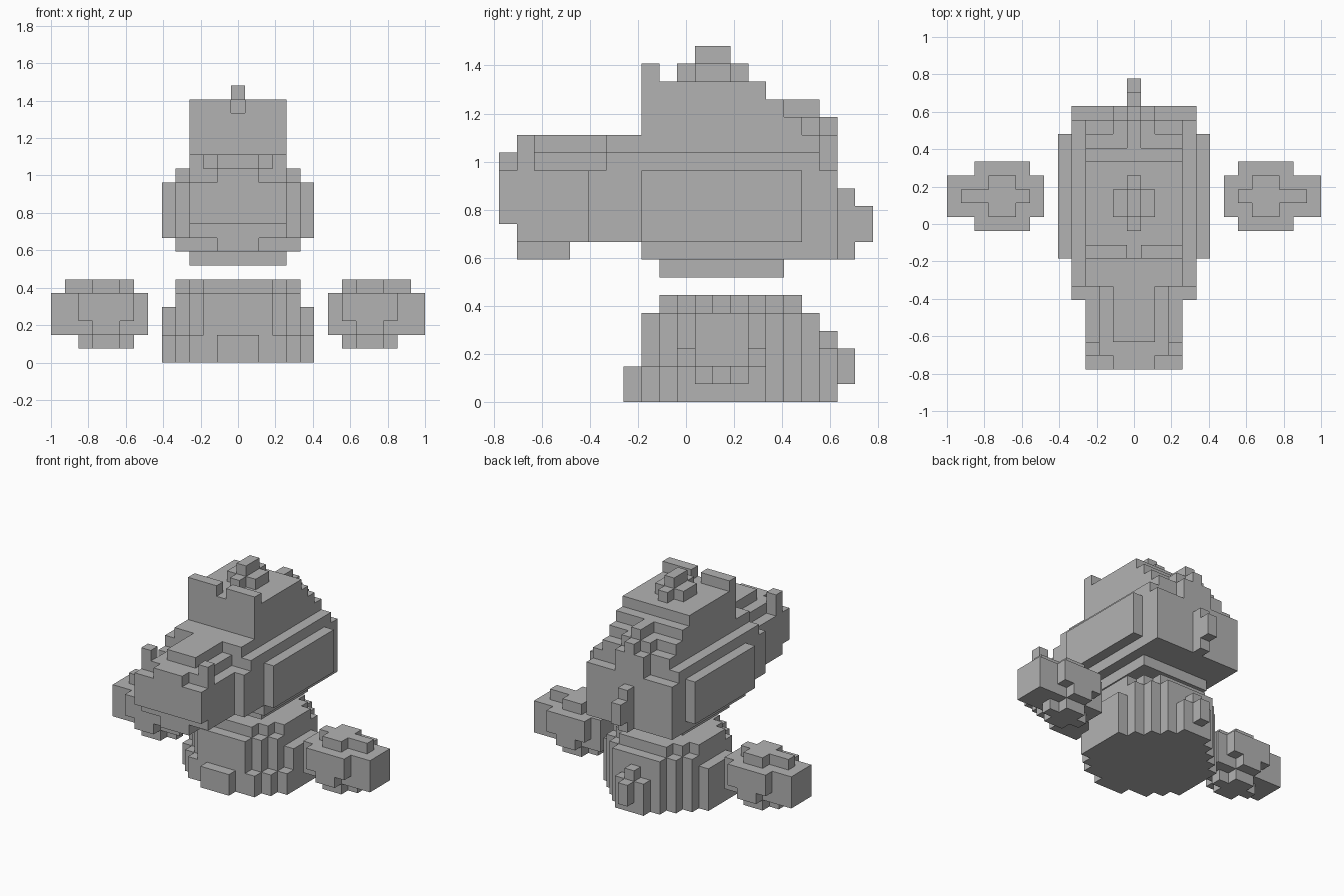
import bpy, bmesh, math

if "Cube" in bpy.data.objects:
    bpy.data.objects.remove(bpy.data.objects["Cube"])

V = 2 / 27  # edge length of one cube

grey = bpy.data.materials.new("plain grey")
grey.diffuse_color = (0.45, 0.45, 0.45, 1)
grey.use_nodes = True
grey.node_tree.nodes["Principled BSDF"].inputs["Base Color"].default_value = grey.diffuse_color


def box(x0, x1, y0, y1, z0, z1):
    """Cells between edges; x and y edges lie on halves, z edges on whole numbers."""
    return {(x, y, z)
            for x in range(math.ceil(x0), math.floor(x1) + 1)
            for y in range(math.ceil(y0), math.floor(y1) + 1)
            for z in range(z0, z1)}


def mid(half, y0, y1, z0, z1):
    """Box centred on x = 0."""
    return box(-half, half, y0, y1, z0, z1)


def pair(x0, x1, *rest):
    """Box and its mirror image."""
    return box(x0, x1, *rest) | box(-x1, -x0, *rest)


def disc(first_row, halves, z0, z1):
    """Rounded layer given as one half width per row of y."""
    cells = set()
    for i, half in enumerate(halves):
        y = first_row + i
        cells |= mid(half, y - 0.5, y + 0.5, z0, z1)
    return cells


# corner loops of the six cube sides
SIDES = {
    (1, 0, 0): ((1, 0, 0), (1, 1, 0), (1, 1, 1), (1, 0, 1)),
    (-1, 0, 0): ((0, 0, 0), (0, 0, 1), (0, 1, 1), (0, 1, 0)),
    (0, 1, 0): ((0, 1, 0), (0, 1, 1), (1, 1, 1), (1, 1, 0)),
    (0, -1, 0): ((0, 0, 0), (1, 0, 0), (1, 0, 1), (0, 0, 1)),
    (0, 0, 1): ((0, 0, 1), (1, 0, 1), (1, 1, 1), (0, 1, 1)),
    (0, 0, -1): ((0, 0, 0), (0, 1, 0), (1, 1, 0), (1, 0, 0)),
}


def build(name, *boxes):
    """Join boxes into one outer shell."""
    cells = set().union(*boxes)
    bm = bmesh.new()
    verts = {}
    for c in cells:
        for d, loop in SIDES.items():
            if tuple(a + b for a, b in zip(c, d)) in cells:
                continue
            keys = [tuple(a + b for a, b in zip(c, o)) for o in loop]
            for k in keys:
                if k not in verts:
                    verts[k] = bm.verts.new(((k[0] - 0.5) * V, (k[1] - 0.5) * V, k[2] * V))
            bm.faces.new([verts[k] for k in keys])
    mesh = bpy.data.meshes.new(name)
    bm.to_mesh(mesh)
    bm.free()
    mesh.materials.append(grey)
    obj = bpy.data.objects.new(name, mesh)
    bpy.context.collection.objects.link(obj)
    return obj


# round body with a short tail
build("body",
      disc(-3, (1.5, 3.5, 4.5, 5.5, 5.5, 5.5, 5.5, 5.5, 4.5, 3.5, 2.5), 0, 2),
      disc(-2, (2.5, 3.5, 4.5, 5.5, 5.5, 5.5, 5.5, 4.5, 3.5, 2.5), 2, 4),
      disc(-2, (2.5, 3.5, 4.5, 4.5, 4.5, 4.5, 4.5, 4.5, 3.5, 2.5), 4, 5),
      disc(-1, (2.5, 3.5, 4.5, 4.5, 4.5, 4.5, 3.5, 2.5), 5, 6),
      mid(1.5, 7.5, 8.5, 0, 3),
      mid(0.5, 7.5, 8.5, 3, 4),
      mid(0.5, 8.5, 9.5, 1, 3))

# floating hands, mirrored
for name, s in (("right_hand", 1), ("left_hand", -1)):
    hand = (box(8.5, 10.5, 0.5, 3.5, 1, 2) | box(7.5, 11.5, 1.5, 2.5, 1, 2)
            | box(6.5, 13.5, 0.5, 3.5, 2, 5)
            | box(8.5, 10.5, -0.5, 4.5, 2, 3) | box(7.5, 11.5, -0.5, 4.5, 3, 5)
            | box(8.5, 10.5, 0.5, 3.5, 5, 6) | box(7.5, 12.5, 1.5, 2.5, 5, 6))
    build(name, {(s * x, y, z) for x, y, z in hand})

# head: skull, cheeks, snout, crown, crest and rear knot
build("head",
      mid(3.5, -1.5, 5.5, 7, 8),               # neck
      mid(4.5, -2.5, 8.5, 8, 13),              # skull
      mid(4.5, -4.5, 7.5, 13, 14),
      mid(4.5, -5.5, -2.5, 9, 13),
      mid(5.5, -2.5, 6.5, 9, 13),              # cheeks
      mid(1.5, -9.5, -6.5, 8, 9),              # chin
      mid(3.5, -9.5, -2.5, 9, 10),             # snout
      mid(3.5, -10.5, -2.5, 10, 13),
      mid(1.5, -10.5, -9.5, 13, 14),
      mid(3.5, -9.5, -8.5, 13, 14),
      mid(2.5, -8.5, -4.5, 13, 14),
      pair(2.5, 3.5, -9.5, -8.5, 14, 15),      # nostril posts
      mid(1.5, -8.5, -4.5, 14, 15),            # snout ridge
      mid(3.5, -4.5, 7.5, 14, 15),             # crown steps
      mid(3.5, -2.5, 6.5, 15, 16),
      mid(3.5, -2.5, 5.5, 16, 17),
      mid(3.5, -2.5, 4.5, 17, 18),
      pair(0.5, 3.5, -2.5, -1.5, 18, 19),      # split front crest
      mid(1.5, 0.5, 2.5, 18, 19),              # top knob
      mid(0.5, -0.5, 3.5, 18, 19),
      mid(0.5, 0.5, 2.5, 19, 20),
      mid(1.5, 5.5, 7.5, 15, 16),              # rear ridge
      mid(0.5, 5.5, 7.5, 16, 17),
      mid(1.5, 7.5, 8.5, 13, 15),
      mid(0.5, 7.5, 8.5, 15, 16),
      mid(0.5, 8.5, 9.5, 8, 12),               # rear knot
      mid(0.5, 9.5, 10.5, 9, 11))
